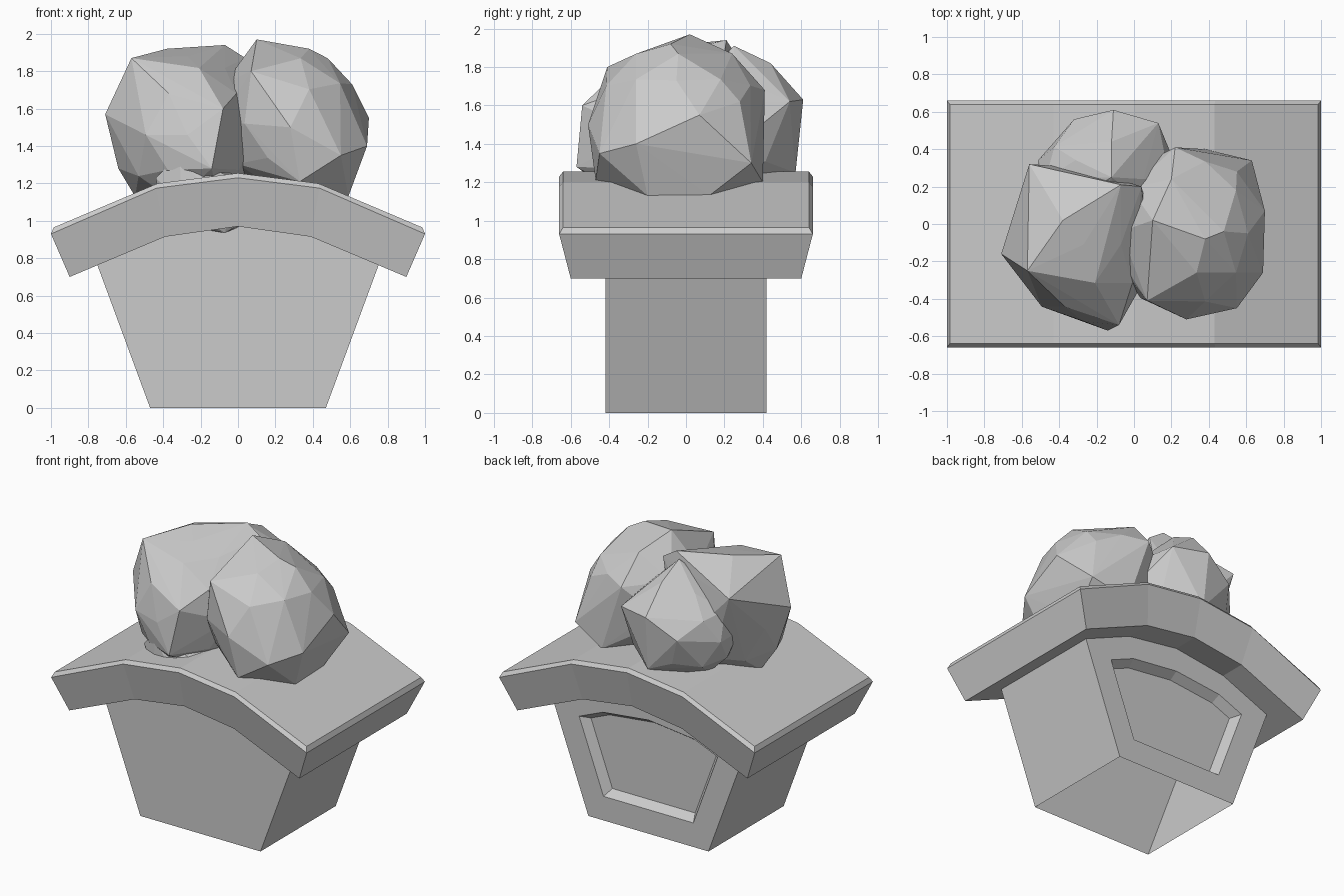
import bpy, bmesh
from mathutils import Vector

if "Cube" in bpy.data.objects:
    bpy.data.objects.remove(bpy.data.objects["Cube"])


def finish(bm, name):
    bmesh.ops.recalc_face_normals(bm, faces=bm.faces)
    mesh = bpy.data.meshes.new(name)
    bm.to_mesh(mesh)
    bm.free()
    obj = bpy.data.objects.new(name, mesh)
    bpy.context.collection.objects.link(obj)
    return obj


# Pedestal: tapered shell, open below, arched top, recessed panel at the back
bm = bmesh.new()
half = [(0.47, 0), (0.758, 0.78), (0.40, 0.93), (0, 0.975)]
profile = half + [(-x, z) for x, z in reversed(half[:-1])]
front = [bm.verts.new((x, -0.42, z)) for x, z in profile]
back = [bm.verts.new((x, 0.42, z)) for x, z in profile]
bm.faces.new(front)
back_face = bm.faces.new(back[::-1])
n = len(profile)
for i in range(n):
    j = (i + 1) % n
    open_bottom = bm.faces.new((front[i], back[i], back[j], front[j]))
bmesh.ops.recalc_face_normals(bm, faces=bm.faces)
bmesh.ops.inset_region(bm, faces=[back_face], thickness=0.17, use_even_offset=True)
bmesh.ops.inset_region(bm, faces=[back_face], thickness=0.04, depth=-0.06,
                       use_even_offset=True)
bmesh.ops.recalc_face_normals(bm, faces=bm.faces)
bmesh.ops.delete(bm, geom=[open_bottom], context='FACES_ONLY')
finish(bm, "pedestal")

# Curved cap: chamfered top rim, sides tapering in towards the underside
bm = bmesh.new()
layers = [
    (0.64, [(0.985, 0.965), (0.43, 1.20), (0, 1.255)]),
    (0.66, [(1.00, 0.93), (0.435, 1.175), (0, 1.23)]),
    (0.60, [(0.90, 0.70), (0.39, 0.915), (0, 0.97)]),
]
rings = []
for y, pts in layers:
    row = [(-x, z) for x, z in pts] + [(x, z) for x, z in reversed(pts[:-1])]
    rings.append([bm.verts.new((x, -y, z)) for x, z in row]
                 + [bm.verts.new((x, y, z)) for x, z in reversed(row)])
for a, b in zip(rings, rings[1:]):
    for i in range(10):
        j = (i + 1) % 10
        bm.faces.new((a[i], a[j], b[j], b[i]))
for r in (rings[0], rings[-1]):
    for i in range(4):
        bm.faces.new((r[i], r[i + 1], r[8 - i], r[9 - i]))
finish(bm, "curved_cap")


def boulder(name, center, radii, corners=()):
    """Faceted ellipsoid whose nearest vertices are pulled to given corners."""
    bm = bmesh.new()
    bmesh.ops.create_icosphere(bm, subdivisions=2, radius=1)
    c = Vector(center)
    for v in bm.verts:
        v.co = c + Vector([a * b for a, b in zip(v.co, radii)])
    free = set(bm.verts)
    for p in map(Vector, corners):
        v = min(free, key=lambda q: (q.co - p).length)
        v.co = p
        free.remove(v)
    # wrap the points so every boulder stays convex
    hull = bmesh.ops.convex_hull(bm, input=list(bm.verts))
    inside = set(hull["geom_interior"])
    loose = [v for v in bm.verts if v in inside]
    bmesh.ops.delete(bm, geom=loose, context='VERTS')
    return finish(bm, name)


# Pile of faceted boulders
boulder("left_boulder", (-0.27, -0.11, 1.46), (0.38, 0.41, 0.42), [
    (-0.71, -0.16, 1.57), (-0.57, -0.25, 1.87), (-0.56, 0.32, 1.77),
    (-0.07, 0.21, 1.94), (0.04, 0.20, 1.87), (-0.38, 0.02, 1.92),
    (-0.08, -0.54, 1.60), (-0.14, -0.57, 1.28), (-0.64, -0.10, 1.28),
    (-0.55, -0.05, 1.13)])
boulder("right_boulder", (0.27, -0.04, 1.52), (0.40, 0.44, 0.41), [
    (0.10, 0.02, 1.97), (0.38, -0.08, 1.92), (0.61, -0.05, 1.73),
    (0.70, 0.07, 1.55), (0.69, -0.26, 1.40), (0.63, 0.34, 1.30),
    (0.55, 0.28, 1.62), (0.55, -0.45, 1.35), (0.22, 0.41, 1.68),
    (0.20, 0.24, 1.87), (0.28, -0.51, 1.50), (0.07, -0.41, 1.80),
    (0.38, 0.40, 1.20), (0.59, -0.20, 1.13), (0.58, 0.12, 1.13),
    (0.33, -0.47, 1.21)])
boulder("back_boulder", (-0.15, 0.24, 1.46), (0.38, 0.33, 0.34), [
    (-0.12, 0.25, 1.91), (-0.12, 0.44, 1.82), (-0.11, 0.61, 1.63),
    (0.13, 0.54, 1.62), (-0.32, 0.56, 1.50), (-0.10, 0.57, 1.25)])
boulder("small_front_boulder", (-0.13, -0.34, 1.10), (0.30, 0.20, 0.15), [
    (-0.31, -0.49, 1.36), (-0.44, -0.42, 1.23), (-0.07, -0.46, 0.935)])
